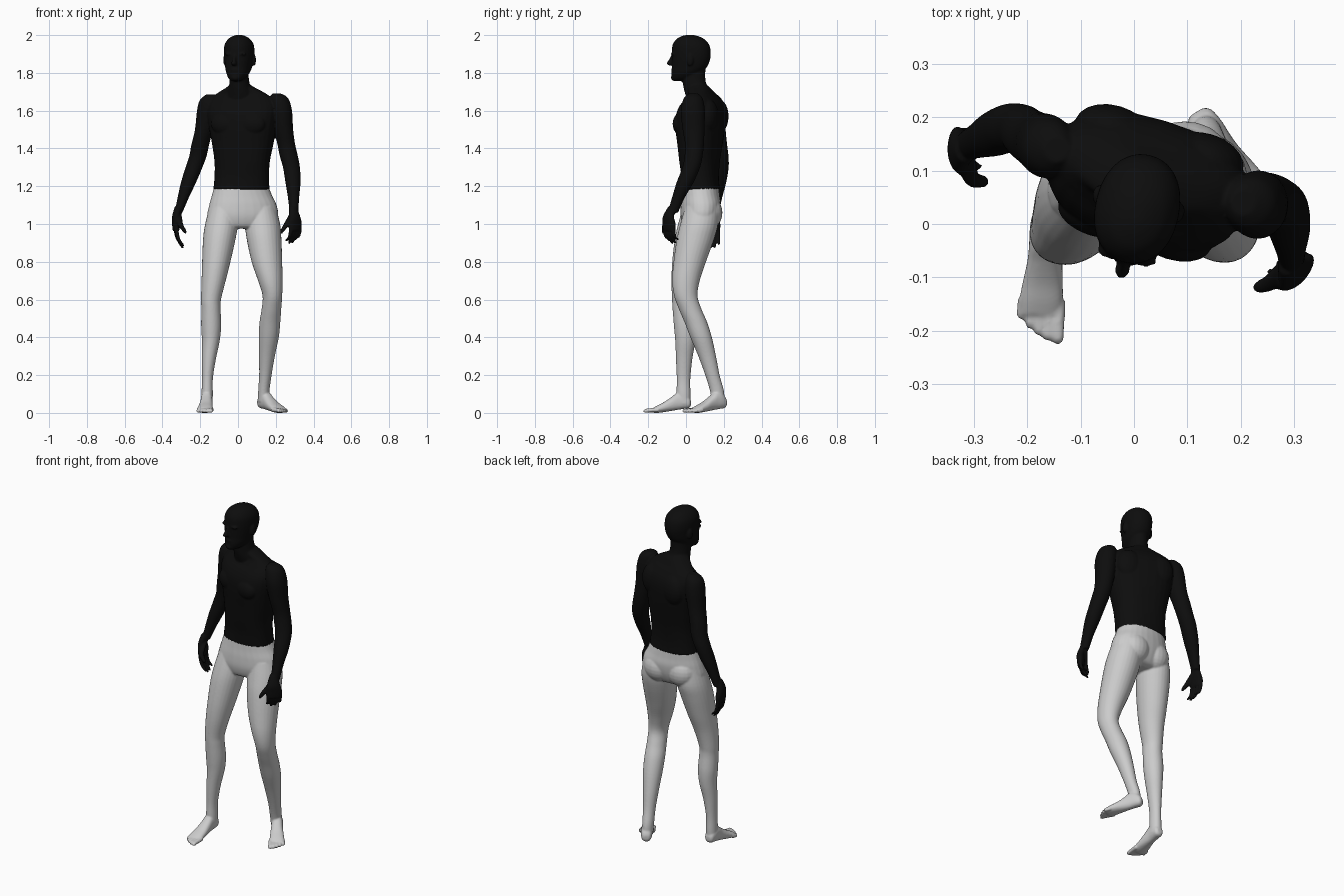
import bpy, bmesh, math
from mathutils import Vector, Matrix

X, Y, Z = Vector((1, 0, 0)), Vector((0, 1, 0)), Vector((0, 0, 1))


def densify(rings, steps=5):
    """Catmull-Rom interpolation through the ring table."""
    out = []
    for i in range(len(rings) - 1):
        a, b = rings[max(i - 1, 0)], rings[i]
        c, d = rings[i + 1], rings[min(i + 2, len(rings) - 1)]
        for k in range(steps):
            t = k / steps
            out.append([0.5 * (2 * q + (r - p) * t + (2 * p - 5 * q + 4 * r - s) * t * t
                               + (3 * q - p - 3 * r + s) * t ** 3)
                        for p, q, r, s in zip(a, b, c, d)])
    return out + [rings[-1]]


def loft(bm, rings, ax=X, ay=Y, power=2.0, n=28):
    """Closed skin over rings of (z, x, y, rx, ry, rotation in degrees)."""
    rings = [tuple(r) + (0,) * (6 - len(r)) for r in rings]
    loops = []
    for z, x, y, rx, ry, rot in densify(rings):
        c, loop = Vector((x, y, z)), []
        cr, sr = math.cos(math.radians(rot)), math.sin(math.radians(rot))
        for k in range(n):
            a = 2 * math.pi * k / n
            u = rx * math.copysign(abs(math.cos(a)) ** (2 / power), math.cos(a))
            v = ry * math.copysign(abs(math.sin(a)) ** (2 / power), math.sin(a))
            loop.append(bm.verts.new(c + ax * (u * cr - v * sr) + ay * (u * sr + v * cr)))
        loops.append(loop)
    for p, q in zip(loops, loops[1:]):
        for k in range(n):
            bm.faces.new((p[k], p[(k + 1) % n], q[(k + 1) % n], q[k]))
    bm.faces.new(loops[0])
    bm.faces.new(loops[-1])


def blob(bm, frame, offset, size):
    """Ellipsoid placed in a local frame."""
    m = frame @ Matrix.Translation(offset) @ Matrix.Diagonal((*size, 1))
    bmesh.ops.create_uvsphere(bm, u_segments=20, v_segments=12, radius=1, matrix=m)


def frame(x, y, z, deg):
    return Matrix.Translation((x, y, z)) @ Matrix.Rotation(math.radians(deg), 4, 'Z')


def hand(bm, x, y, deg, side, thumb, drop):
    """Palm, four curled fingers and a thumb; deg is the index-to-little direction."""
    w = Vector((math.cos(math.radians(deg)), math.sin(math.radians(deg)), 0))
    inward = Vector((-w.y, w.x, 0)) * side
    loft(bm, [(1.09, *thumb[0], .022, .02, deg), (1.04, x - w.x * .004, y - w.y * .004, .036, .021, deg),
              (1.0, x, y, .045, .021, deg), (.965, x, y, .043, .017, deg)])
    for i in range(4):
        base = Vector((x, y, 0)) + w * (-.033 + .022 * i)
        tip = (.012, .0, .002, .018)[i] - drop
        path = [(.985, 0, .011), (.955, .002, .0105), (.93 - drop / 2, .012, .0095),
                (.905 + tip, .03, .0085), (.894 + tip, .037, .004)]
        loft(bm, [(z, *(base + inward * k).xy, r, r) for z, k, r in path], n=12)
    loft(bm, [(z, px, py, r, r) for z, (px, py), r in
              zip((1.055, 1.0, .965, .95), thumb, (.018, .016, .012, .005))], n=12)


def foot(bm, heel, toe, side):
    """Sole loft and five toes, built along the heel-to-toe line."""
    h, d = Vector(heel), (Vector(toe) - Vector(heel)).normalized()
    lat = Vector((-d.y, d.x, 0)) * side

    def ring(u, half, top, off=0, low=None):
        low = max(0, .028 * (1 - u / .17)) if low is None else low
        p = h + d * u + lat.xy * off
        return ((top + low) / 2, p.x, p.y, half, (top - low) / 2)

    loft(bm, [ring(.002, .014, .065, 0, .04), ring(.012, .026, .085), ring(.04, .031, .11), ring(.07, .031, .112),
              ring(.1, .033, .088), ring(.14, .038, .06, -.002), ring(.175, .041, .042, -.004),
              ring(.2, .038, .028, -.006)], lat, Z, 2.3)
    for i in range(5):
        off, end, r = .03 - .0175 * i, .252 - .0035 * i - .0018 * i * i, .0125 - .001 * i
        loft(bm, [ring(.17, r, .03, off, .004), ring(end - .025, r, .024, off, .002),
                  ring(end - .008, r, .021, off, 0), ring(end, r * .5, .014, off, .004)], lat, Z, n=12)


def finish(bm, name, colour=None):
    """Fuse overlapping parts into one smooth skin."""
    bmesh.ops.recalc_face_normals(bm, faces=bm.faces)
    mesh = bpy.data.meshes.new(name)
    bm.to_mesh(mesh)
    bm.free()
    ob = bpy.data.objects.new(name, mesh)
    bpy.context.collection.objects.link(ob)
    bpy.context.view_layer.objects.active = ob
    re = ob.modifiers.new("fuse", 'REMESH')
    re.mode, re.voxel_size, re.use_smooth_shade = 'VOXEL', .005, True
    sm = ob.modifiers.new("soften", 'SMOOTH')
    sm.factor, sm.iterations = .5, 4
    for m in ("fuse", "soften"):
        bpy.ops.object.modifier_apply(modifier=m)
    if colour:
        mat = bpy.data.materials.new(name)
        mat.diffuse_color = colour
        ob.data.materials.clear()
        ob.data.materials.append(mat)


# ---- upper body ----
bm = bmesh.new()
# torso
loft(bm, [(1.183, .018, .078, .149, .1, -3), (1.25, .02, .075, .145, .097, -8),
          (1.33, .022, .072, .147, .103, -12), (1.42, .025, .074, .163, .112, -15),
          (1.5, .025, .075, .178, .12, -17), (1.57, .025, .078, .19, .12, -17),
          (1.62, .025, .083, .19, .106, -17), (1.66, .022, .088, .17, .08, -17),
          (1.69, .018, .085, .135, .06, -17), (1.72, .014, .07, .08, .055, -15),
          (1.74, .01, .06, .05, .045, -14)], power=2.35)
chest = frame(.025, .075, 0, -17)
for s in (-1, 1):
    blob(bm, chest, (s * .075, -.082, 1.53), (.075, .042, .06))
    blob(bm, chest, (s * .09, .075, 1.57), (.075, .05, .09))
# neck
loft(bm, [(1.66, .016, .08, .08, .075), (1.72, .01, .052, .058, .065, -14),
          (1.77, .006, .042, .051, .061, -14), (1.84, .005, .045, .048, .06, -14)])
# head
R = -13
loft(bm, [(1.756, -.012, -.04, .02, .025, R), (1.77, -.007, -.022, .042, .052, R), (1.80, 0, .001, .06, .078, R),
          (1.83, .003, .018, .069, .093, R), (1.87, .006, .026, .075, .102, R),
          (1.91, .006, .028, .079, .104, R), (1.95, .006, .026, .075, .097, R),
          (1.98, .006, .023, .056, .073, R), (1.995, .006, .021, .032, .042, R),
          (2.001, .006, .02, .012, .016, R)], power=2.15)
face = frame(.006, .027, 0, R)
loft(bm, [(1.895, -.017, -.068, .008, .01, R), (1.87, -.02, -.078, .009, .013, R),
          (1.85, -.022, -.086, .014, .017, R), (1.84, -.021, -.08, .012, .013, R)], n=16)
blob(bm, face, (0, -.096, 1.815), (.025, .012, .011))
blob(bm, face, (0, -.093, 1.775), (.022, .016, .016))
for s in (-1, 1):
    blob(bm, face, (s * .03, -.088, 1.9), (.028, .014, .009))
    blob(bm, face, (s * .078, .012, 1.868), (.01, .018, .032))
# arms
loft(bm, [(1.69, .205, .04, .025, .025), (1.665, .218, .038, .048, .05), (1.6, .231, .036, .055, .064),
          (1.5, .242, .04, .05, .058), (1.42, .256, .045, .047, .05), (1.36, .269, .04, .048, .048),
          (1.30, .283, .028, .045, .047), (1.22, .291, -.005, .04, .045),
          (1.14, .294, -.04, .03, .034), (1.06, .296, -.07, .023, .028)])
loft(bm, [(1.685, -.145, .14, .025, .025), (1.655, -.157, .143, .046, .05), (1.6, -.164, .146, .053, .06),
          (1.5, -.18, .155, .048, .055), (1.42, -.2, .168, .047, .05), (1.36, -.212, .178, .046, .047),
          (1.30, -.233, .18, .045, .046), (1.22, -.262, .17, .04, .043),
          (1.14, -.29, .158, .03, .034), (1.06, -.315, .147, .021, .028)])
# hands
hand(bm, .303, -.09, 45, 1, [(.29, -.075), (.258, -.108), (.236, -.118), (.23, -.12)], 0)
hand(bm, -.328, .138, 95, -1, [(-.316, .138), (-.306, .088), (-.285, .08), (-.278, .078)], .024)
finish(bm, "upper_body", (.004, .004, .004, 1))

# ---- lower body ----
bm = bmesh.new()
# pelvis
loft(bm, [(1.195, .018, .078, .145, .096), (1.15, .021, .078, .16, .1, 3), (1.1, .026, .078, .179, .105, 5),
          (1.04, .025, .073, .188, .1, 5), (.99, .022, .068, .16, .08, 5), (.975, .02, .065, .11, .05, 5)],
     power=2.2)
blob(bm, Matrix(), (.095, .125, 1.06), (.085, .068, .085))
blob(bm, Matrix(), (-.05, .115, 1.06), (.085, .068, .085))
# legs
loft(bm, [(1.09, -.075, .07, .075, .085), (1.0, -.087, .058, .087, .1), (.92, -.099, .04, .086, .099),
          (.8, -.115, .015, .075, .088), (.7, -.129, -.004, .064, .073), (.6, -.143, -.014, .053, .06),
          (.55, -.143, -.014, .051, .057), (.46, -.142, -.006, .053, .058),
          (.38, -.144, -.004, .047, .053), (.28, -.155, -.01, .037, .043),
          (.18, -.162, -.013, .029, .036), (.1, -.163, -.013, .03, .037), (.05, -.163, -.01, .029, .033)])
loft(bm, [(1.09, .12, .085, .08, .09), (1.0, .13, .07, .093, .1), (.92, .138, .05, .092, .099),
          (.8, .153, .02, .081, .086), (.7, .171, 0, .065, .073), (.62, .182, -.001, .052, .062),
          (.55, .177, .022, .052, .06), (.48, .169, .052, .055, .06), (.4, .163, .08, .053, .057),
          (.3, .153, .112, .042, .047), (.2, .145, .14, .033, .038),
          (.12, .137, .163, .03, .037), (.06, .135, .172, .029, .033)])
# feet
foot(bm, (-.163, .028), (-.174, -.22), 1)
foot(bm, (.116, .212), (.25, 0), -1)
finish(bm, "lower_body")
